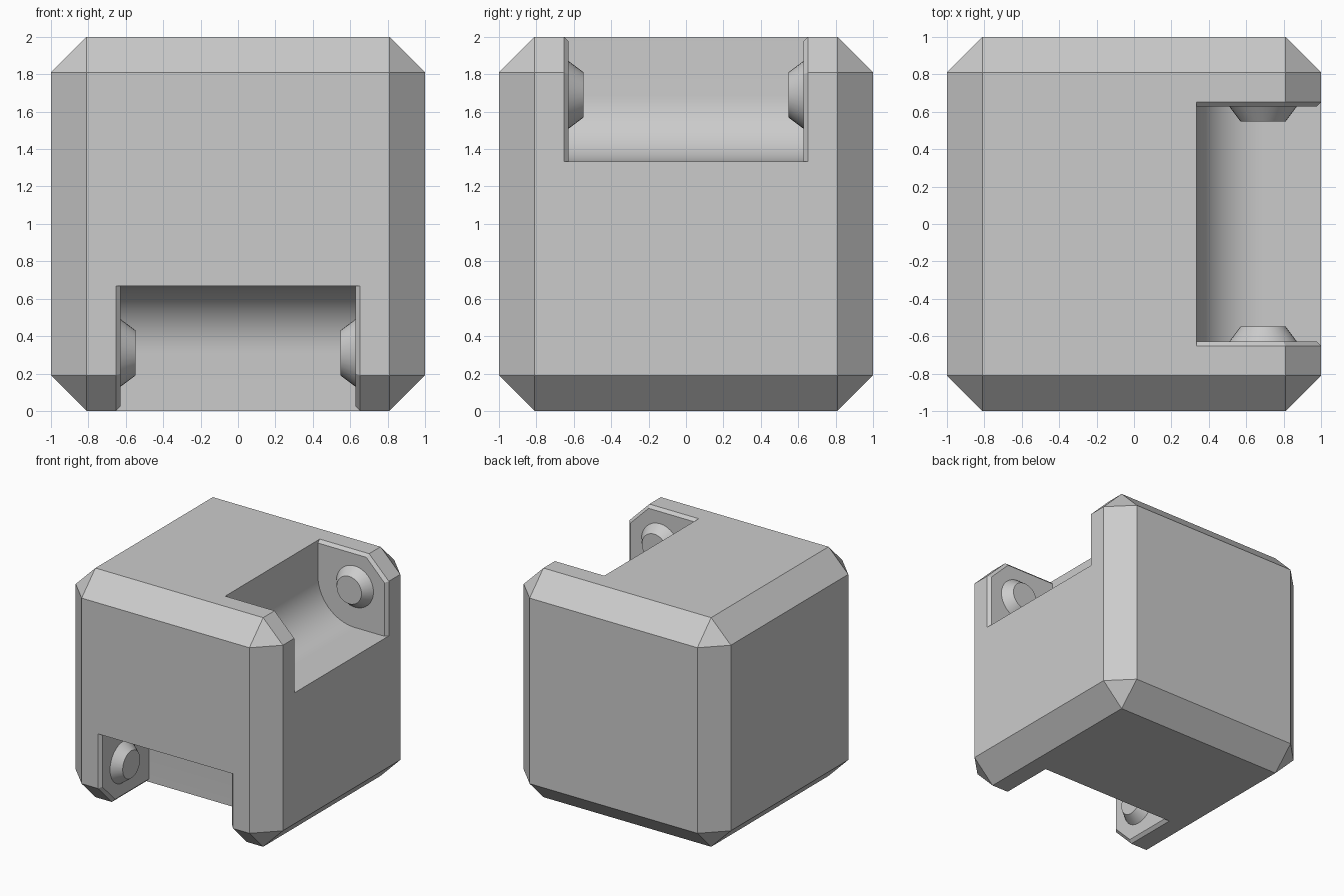
import bpy, bmesh, math
from mathutils import Matrix, Vector

if "Cube" in bpy.data.objects:
    bpy.data.objects.remove(bpy.data.objects["Cube"])

CHAMFER = 0.19      # chamfer of the block
INNER = 0.333       # inner wall / floor of each notch
HUB = 0.69          # peg centre and end of the concave fillet
WALL = 0.652        # half length of the notch
LIP = 0.025         # thickness and bevel of the side liners

grey = bpy.data.materials.new("grey")
grey.diffuse_color = (0.6, 0.6, 0.6, 1)
grey.use_nodes = True
grey.node_tree.nodes["Principled BSDF"].inputs["Base Color"].default_value = grey.diffuse_color

# Notch frames: local (outward, across, along) to world
FRAMES = {
    "top": Matrix(((1, 0, 0, 0), (0, 0, 1, 0), (0, 1, 0, 1), (0, 0, 0, 1))),
    "front": Matrix(((0, 0, 1, 0), (-1, 0, 0, 0), (0, -1, 0, 1), (0, 0, 0, 1))),
}


def finish(name, bm):
    bmesh.ops.recalc_face_normals(bm, faces=bm.faces)
    mesh = bpy.data.meshes.new(name)
    bm.to_mesh(mesh)
    bm.free()
    mesh.materials.append(grey)
    ob = bpy.data.objects.new(name, mesh)
    bpy.context.collection.objects.link(ob)
    return ob


def smooth(ob):
    bpy.ops.object.select_all(action='DESELECT')
    ob.select_set(True)
    bpy.context.view_layer.objects.active = ob
    bpy.ops.object.shade_smooth_by_angle(angle=math.radians(30))


def loft(name, frame, ring_a, w_a, ring_b, w_b, open_start=False):
    """Solid between two matching rings at two positions along the notch."""
    bm = bmesh.new()
    a = [bm.verts.new(frame @ Vector((u, v, w_a))) for u, v in ring_a]
    b = [bm.verts.new(frame @ Vector((u, v, w_b))) for u, v in ring_b]
    n = len(a)
    for i in range(n):
        j = (i + 1) % n
        bm.faces.new((a[i], a[j], b[j], b[i]))
    start = bm.faces.new(a)
    bm.faces.new(b)
    bmesh.ops.recalc_face_normals(bm, faces=bm.faces)
    if open_start:
        bmesh.ops.delete(bm, geom=[start], context='FACES_ONLY')
    return finish(name, bm)


def fillet(steps=16):
    r = HUB - INNER
    return [(HUB - r * math.cos(t), HUB - r * math.sin(t))
            for t in (math.pi / 2 * i / steps for i in range(steps + 1))]


def circle(r, n=32):
    return [(HUB + r * math.cos(2 * math.pi * i / n),
             HUB + r * math.sin(2 * math.pi * i / n)) for i in range(n)]


# Chamfered block
bm = bmesh.new()
bmesh.ops.create_cube(bm, size=2, matrix=Matrix.Translation((0, 0, 1)))
bmesh.ops.bevel(bm, geom=bm.edges[:], offset=CHAMFER, segments=1,
                affect='EDGES', profile=0.5)
block = finish("block", bm)

# Notches with a rounded inner corner
for side, frame in FRAMES.items():
    ring = fillet() + [(1.3, INNER), (1.3, 1.3), (INNER, 1.3)]
    cutter = loft(side + "_notch_cutter", frame, ring, -WALL, ring, WALL)
    cutter.hide_render = True
    mod = block.modifiers.new(side + "_notch", 'BOOLEAN')
    mod.operation = 'DIFFERENCE'
    mod.solver = 'EXACT'
    mod.object = cutter
    bpy.context.view_layer.objects.active = block
    bpy.ops.object.modifier_apply(modifier=mod.name)
    bpy.data.objects.remove(cutter)
smooth(block)

# Bevelled side liners and tapered pegs at both ends of each notch
c = 1 - CHAMFER
e = 1 - LIP
k = 2 - CHAMFER - LIP * math.sqrt(2) - e
outer = fillet() + [(1, INNER), (1, c), (c, 1), (INNER, 1)]
inner = fillet() + [(e, INNER), (e, k), (k, e), (INNER, e)]
for side, frame in FRAMES.items():
    for end, s in (("left", -1), ("right", 1)):
        face = WALL - LIP
        loft(f"{side}_{end}_liner", frame, outer, s * WALL, inner, s * face, True)
        peg = loft(f"{side}_{end}_peg", frame, circle(0.18), s * face,
                   circle(0.12), s * (face - 0.08), True)
        smooth(peg)
